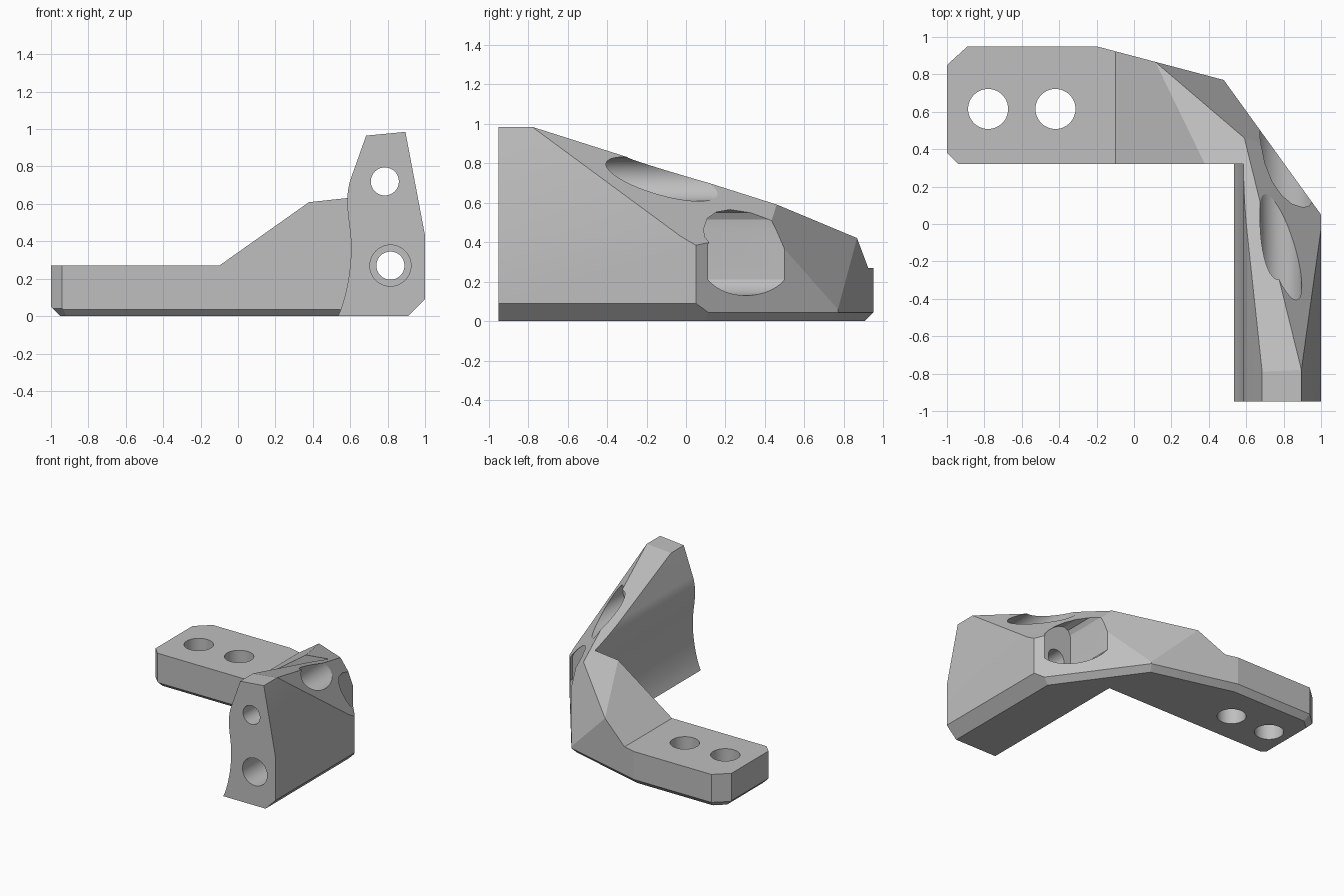
import bpy, bmesh, math
from mathutils import Vector, Matrix
from mathutils.geometry import interpolate_bezier

cube = bpy.data.objects.get("Cube")
if cube:
    bpy.data.objects.remove(cube, do_unlink=True)

grey = bpy.data.materials.new("plain grey")
grey.use_nodes = True
grey.diffuse_color = (0.52, 0.52, 0.52, 1)
grey.node_tree.nodes["Principled BSDF"].inputs["Base Color"].default_value = grey.diffuse_color


def make_object(name, bm):
    bmesh.ops.recalc_face_normals(bm, faces=bm.faces)
    mesh = bpy.data.meshes.new(name)
    bm.to_mesh(mesh)
    bm.free()
    mesh.materials.append(grey)
    obj = bpy.data.objects.new(name, mesh)
    bpy.context.collection.objects.link(obj)
    return obj


def extrude_profile(profile, y0, y1):
    """Solid from an (x, z) outline swept along y."""
    bm = bmesh.new()
    face = bm.faces.new([bm.verts.new((x, y0, z)) for x, z in profile])
    ext = bmesh.ops.extrude_face_region(bm, geom=[face])
    moved = [v for v in ext["geom"] if isinstance(v, bmesh.types.BMVert)]
    bmesh.ops.translate(bm, verts=moved, vec=(0, y1 - y0, 0))
    bmesh.ops.recalc_face_normals(bm, faces=bm.faces)
    return bm


def slice_off(bm, point, normal):
    """Remove everything on the normal side and close the cut."""
    res = bmesh.ops.bisect_plane(
        bm, geom=bm.verts[:] + bm.edges[:] + bm.faces[:], dist=1e-5,
        plane_co=point, plane_no=Vector(normal).normalized(), clear_outer=True)
    edges = [e for e in res["geom_cut"] if isinstance(e, bmesh.types.BMEdge)]
    bmesh.ops.holes_fill(bm, edges=edges, sides=0)


def slice_plane(bm, a, b, c):
    """Slice along three points, removing the upper side."""
    a, b, c = Vector(a), Vector(b), Vector(c)
    n = (b - a).cross(c - a)
    slice_off(bm, a, n if n.z > 0 else -n)


def cylinder(name, radius, start, end):
    start, end = Vector(start), Vector(end)
    d = end - start
    bm = bmesh.new()
    turn = d.to_track_quat("Z", "Y").to_matrix().to_4x4()
    bmesh.ops.create_cone(bm, cap_ends=True, segments=48, radius1=radius, radius2=radius,
                          depth=d.length, matrix=Matrix.Translation((start + end) / 2) @ turn)
    return make_object(name, bm)


def combine(target, tool, operation):
    mod = target.modifiers.new(operation, "BOOLEAN")
    mod.operation = operation
    mod.solver = "EXACT"
    mod.object = tool
    bpy.context.view_layer.objects.active = target
    bpy.ops.object.modifier_apply(modifier=mod.name)
    bpy.data.objects.remove(tool, do_unlink=True)


# Flat mounting arm with its ramp and bevelled inner bottom edge
arm = extrude_profile([(-1.02, 0), (-1.02, 0.27), (-0.1, 0.27), (0.8, 0.907), (0.8, 0)], 0.32, 1)
slice_off(arm, (0, 0.32, 0.035), (0, -1, -1))
bracket = make_object("bracket", arm)

# Upright arm with a curved inner face
curve_knots = [((0.535, 0), (0.58, 0.1), (0.605, 0.25), (0.605, 0.37)),
               ((0.605, 0.37), (0.605, 0.45), (0.585, 0.53), (0.585, 0.6)),
               ((0.585, 0.6), (0.583, 0.65), (0.59, 0.7), (0.605, 0.74))]
inner = []
for knots in curve_knots:
    points = interpolate_bezier(*[Vector((x, z, 0)) for x, z in knots], 10)
    inner += [(p.x, p.y) for p in points[:-1]]
outer = [(0.605, 0.74), (0.685, 0.965), (0.895, 0.985), (1, 0.43), (1, 0.09), (0.91, 0)]
upright = make_object("upright_arm", extrude_profile(inner + outer, -0.95, 0.93))
combine(bracket, upright, "UNION")

# Outer walls in plan, each with a bevelled bottom edge
bm = bmesh.new()
bm.from_mesh(bracket.data)
walls = [((-0.94, 0.32), (-1, 0.38), 0.04), ((-1, 0.38), (-1, 0.85), 0.05),
         ((-1, 0.85), (-0.89, 0.95), 0.045), ((-0.89, 0.95), (-0.2, 0.95), 0.045),
         ((-0.2, 0.95), (0.48, 0.77), 0.045), ((0.48, 0.77), (1, 0.05), 0.045)]
for p, q, bevel in walls:
    out = Vector((p[1] - q[1], q[0] - p[0], 0)).normalized()
    slice_off(bm, (p[0], p[1], 0), out)
    slice_off(bm, (p[0], p[1], bevel), out + Vector((0, 0, -1)))

# Sloping top and the two outer facets
peak, shoulder, ramp_end = (0.59, 0.46, 0.591), (0.895, -0.78, 0.985), (0.11, 0.87, 0.42)
slice_plane(bm, shoulder, peak, ramp_end)
slice_plane(bm, shoulder, peak, (1, 0.05, 0.385))
slice_plane(bm, ramp_end, peak, (0.48, 0.77, 0.06))
bm.to_mesh(bracket.data)
bm.free()

# Bolt holes through the flat arm
for x in (-0.78, -0.42):
    combine(bracket, cylinder("bolt_hole", 0.107, (x, 0.615, -0.2), (x, 0.615, 0.6)), "DIFFERENCE")

# Upper screw hole and its counterbore
combine(bracket, cylinder("upper_hole", 0.075, (0.785, -1.2, 0.72), (0.785, 0.6, 0.72)), "DIFFERENCE")
combine(bracket, cylinder("upper_bore", 0.112, (0.785, -0.48, 0.72), (0.785, 0.8, 0.72)), "DIFFERENCE")

# Lower screw hole, front recess and rear access pocket
combine(bracket, cylinder("lower_hole", 0.075, (0.815, -1.2, 0.27), (0.815, 0.4, 0.27)), "DIFFERENCE")
combine(bracket, cylinder("lower_recess", 0.11, (0.815, -1.2, 0.27), (0.815, -0.6, 0.27)), "DIFFERENCE")
arc = [(0.815 + 0.1625 * math.sin(a), 0.2925 - 0.1625 * math.cos(a))
       for a in (math.radians(-59.5 + 119 * i / 14) for i in range(15))]
roof = [(0.955, 0.39), (0.935, 0.43), (0.9, 0.47), (0.845, 0.52), (0.79, 0.553),
        (0.74, 0.565), (0.7, 0.55), (0.68, 0.515), (0.675, 0.47)]
pocket = make_object("rear_pocket", extrude_profile(arc + roof, 0.08, 1.2))
combine(bracket, pocket, "DIFFERENCE")

# Smooth the curved surfaces, keep the facets crisp
bpy.ops.object.select_all(action="DESELECT")
bracket.select_set(True)
bpy.context.view_layer.objects.active = bracket
bpy.ops.object.shade_smooth_by_angle(angle=math.radians(14))
